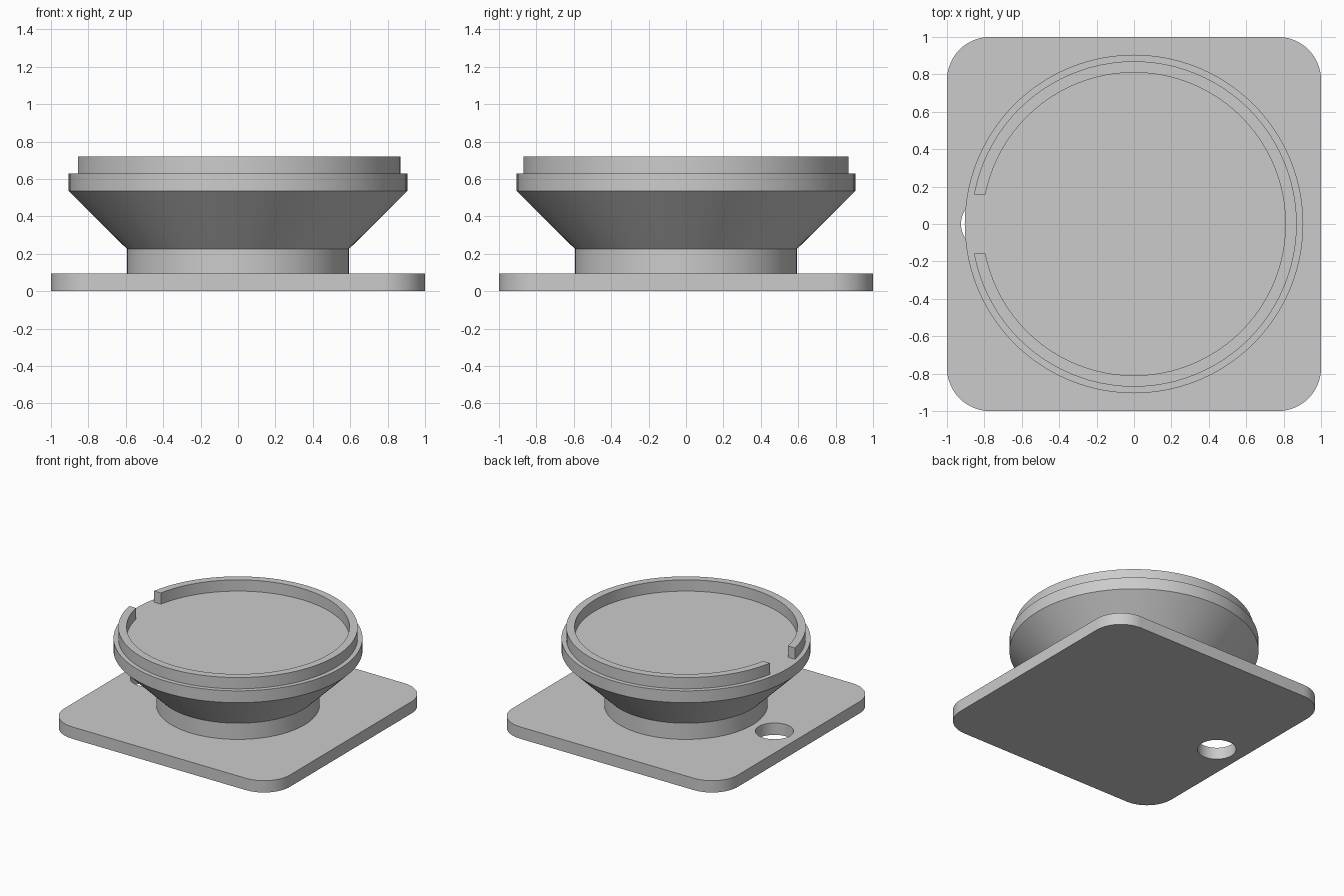
import bpy, bmesh
from math import sin, cos, asin, pi, radians

if "Cube" in bpy.data.objects:
    bpy.data.objects.remove(bpy.data.objects["Cube"])

grey = bpy.data.materials.new("plain grey")
grey.use_nodes = True
grey.diffuse_color = (0.6, 0.6, 0.6, 1)
grey.node_tree.nodes["Principled BSDF"].inputs["Base Color"].default_value = (0.6, 0.6, 0.6, 1)


def arc(cx, cy, r, start, end, steps):
    """Points along a circular arc."""
    angles = [start + (end - start) * i / steps for i in range(steps + 1)]
    return [(cx + r * cos(a), cy + r * sin(a)) for a in angles]


def finish(name, bm):
    bmesh.ops.recalc_face_normals(bm, faces=bm.faces)
    mesh = bpy.data.meshes.new(name)
    bm.to_mesh(mesh)
    bm.free()
    mesh.materials.append(grey)
    obj = bpy.data.objects.new(name, mesh)
    bpy.context.collection.objects.link(obj)
    return obj


def prism(name, outline, z0, z1):
    """Closed outline extruded upwards."""
    bm = bmesh.new()
    face = bm.faces.new([bm.verts.new((x, y, z0)) for x, y in outline])
    top = bmesh.ops.extrude_face_region(bm, geom=[face], use_keep_orig=True)["geom"]
    bmesh.ops.translate(bm, vec=(0, 0, z1 - z0),
                        verts=[v for v in top if isinstance(v, bmesh.types.BMVert)])
    return finish(name, bm)


def smooth(obj):
    bpy.ops.object.select_all(action='DESELECT')
    obj.select_set(True)
    bpy.context.view_layer.objects.active = obj
    bpy.ops.object.shade_smooth_by_angle(angle=radians(30))


# Base plate with rounded corners
PLATE_TOP, CORNER = 0.095, 0.23
inset = 1 - CORNER
outline = []
for i, (sx, sy) in enumerate([(1, 1), (-1, 1), (-1, -1), (1, -1)]):
    outline += arc(sx * inset, sy * inset, CORNER, i * pi / 2, (i + 1) * pi / 2, 16)
plate = prism("base_plate", outline, 0, PLATE_TOP)

# Round hole through the plate
cutter = prism("hole_cutter", arc(-0.785, 0, 0.14, 0, 2 * pi, 48)[:-1], -0.1, 0.2)
cutter.hide_render = True
cut = plate.modifiers.new("hole", 'BOOLEAN')
cut.operation, cut.object, cut.solver = 'DIFFERENCE', cutter, 'EXACT'
bpy.context.view_layer.objects.active = plate
bpy.ops.object.modifier_apply(modifier=cut.name)
bpy.data.objects.remove(cutter)

# Turned pedestal: neck, flared cone and rim
RIM_TOP = 0.63
profile = [(0, PLATE_TOP), (0.593, PLATE_TOP), (0.593, 0.225),
           (0.905, 0.535), (0.905, RIM_TOP), (0, RIM_TOP)]
bm = bmesh.new()
verts = [bm.verts.new((r, 0, z)) for r, z in profile]
edges = [bm.edges.new(pair) for pair in zip(verts, verts[1:])]
bmesh.ops.spin(bm, geom=verts + edges, cent=(0, 0, 0), axis=(0, 0, 1),
               angle=2 * pi, steps=96)
bmesh.ops.remove_doubles(bm, verts=bm.verts, dist=0.0005)
pedestal = finish("pedestal", bm)

# Raised lip, open on one side with straight-cut ends
OUTER, INNER, GAP = 0.87, 0.81, 0.158
a, b = pi - asin(GAP / OUTER), pi - asin(GAP / INNER)
lip = prism("raised_lip", arc(0, 0, OUTER, -a, a, 90) + arc(0, 0, INNER, b, -b, 90),
            RIM_TOP, 0.72)

for part in (plate, pedestal, lip):
    smooth(part)
